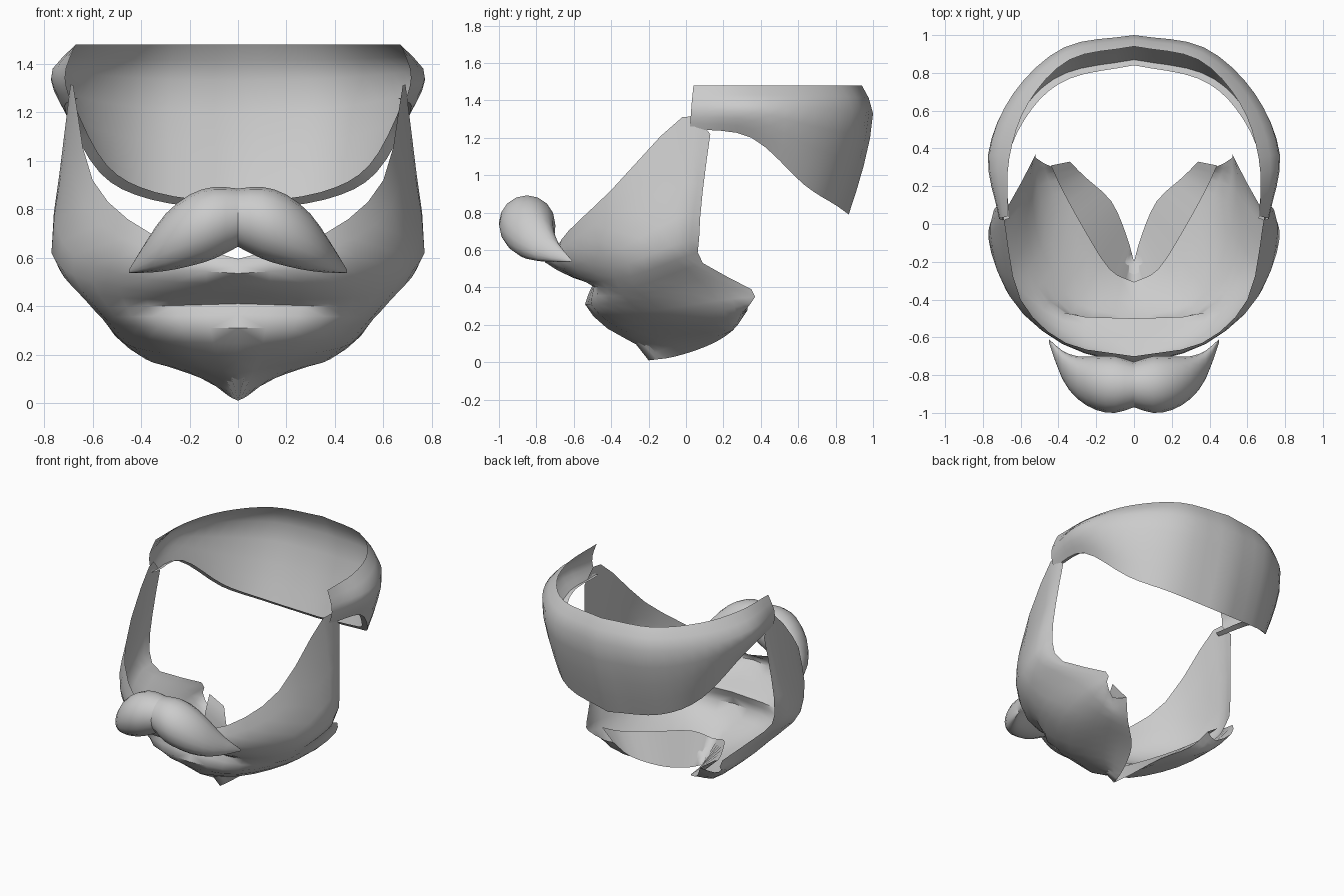
import bpy
import bmesh
import math
from mathutils import Vector

default_cube = bpy.data.objects.get("Cube")
if default_cube:
    bpy.data.objects.remove(default_cube, do_unlink=True)

# One neutral grey for every part
grey = bpy.data.materials.new("neutral_grey")
grey.use_nodes = True
grey.diffuse_color = (0.6, 0.6, 0.6, 1)
for node in grey.node_tree.nodes:
    if node.type == 'BSDF_PRINCIPLED':
        node.inputs["Base Color"].default_value = grey.diffuse_color
        node.inputs["Roughness"].default_value = 0.7


def spline(keys, steps):
    """Smooth curve through the key tuples, with several steps per span."""
    keys = [Vector(key) for key in keys]
    padded = [keys[0] * 2 - keys[1]] + keys + [keys[-1] * 2 - keys[-2]]
    points = []
    for a, b, c, d in zip(padded, padded[1:], padded[2:], padded[3:]):
        for step in range(steps):
            t = step / steps
            points.append(b + (c - a) * (t / 2)
                          + (a * 2 - b * 5 + c * 4 - d) * (t * t / 2)
                          + (b * 3 - a - c * 3 + d) * (t ** 3 / 2))
    return points + [keys[-1]]


def loft(name, rows, closed=False, merge=True, angle=50):
    """Skin a grid of point rows and mirror it to the other side."""
    bm = bmesh.new()
    grid = [[bm.verts.new(point) for point in row] for row in rows]
    for low, high in zip(grid, grid[1:]):
        count = len(low)
        for i in range(count if closed else count - 1):
            j = (i + 1) % count
            bm.faces.new((low[i], low[j], high[j], high[i]))
    if closed:
        bm.faces.new(grid[0])
        bm.faces.new(grid[-1])
    bmesh.ops.remove_doubles(bm, verts=bm.verts, dist=0.0005)
    bmesh.ops.recalc_face_normals(bm, faces=bm.faces)
    mesh = bpy.data.meshes.new(name)
    bm.to_mesh(mesh)
    bm.free()
    mesh.materials.append(grey)
    obj = bpy.data.objects.new(name, mesh)
    bpy.context.collection.objects.link(obj)
    bpy.ops.object.select_all(action='DESELECT')
    obj.select_set(True)
    bpy.context.view_layer.objects.active = obj
    bpy.ops.object.shade_smooth_by_angle(angle=math.radians(angle))
    mirror = obj.modifiers.new("mirror", 'MIRROR')
    mirror.use_mirror_merge = merge
    return obj


# Hair band: rows run from the centre of the back to the front end
hair_top = [(0, .94, 1.48), (.34, .87, 1.48), (.56, .64, 1.48),
            (.66, .35, 1.48), (.67, .04, 1.48)]
hair_bulge = [(0, 1, 1.33), (.37, .935, 1.34), (.64, .69, 1.36),
              (.765, .37, 1.38), (.71, .03, 1.38)]
hair_middle = [(0, .95, 1.05), (.37, .88, 1.08), (.62, .67, 1.15),
               (.76, .36, 1.29), (.71, .025, 1.31)]
hair_bottom = [(0, .87, .79), (.36, .80, .84), (.57, .63, .95),
               (.71, .35, 1.2), (.69, .02, 1.25)]
hair_lip = [(0, .84, .82), (.34, .77, .87), (.54, .61, .98),
            (.67, .34, 1.22), (.66, .03, 1.26)]
hair_rows = [spline(row, 4) for row in
             (hair_top, hair_bulge, hair_middle, hair_bottom)]
hair_columns = [spline(column, 2) for column in zip(*hair_rows)]
for column, lip in zip(hair_columns, spline(hair_lip, 4)):
    column.append(lip)
loft("hair_band", hair_columns)

# Beard: rows run from the chin centre to the rear edge, lip to throat
upper_edge = [(0, -.70, .595), (.36, -.63, .70), (.6, -.4, .92),
              (.68, -.02, 1.31), (.70, .13, 1.22)]
lip_bulge = [(0, -.755, .535), (.38, -.635, .57), (.66, -.38, .70),
             (.73, -.02, .95), (.73, .09, .92)]
jaw = [(0, -.6, .45), (.38, -.56, .46), (.68, -.31, .53),
       (.77, -.08, .62), (.74, .07, .66)]
chin_fold = [(0, -.5, .41), (.37, -.47, .4), (.59, -.28, .4),
             (.68, 0, .5), (.67, .09, .53)]
chin_ball = [(0, -.54, .31), (.33, -.47, .31), (.53, -.2, .33),
             (.57, .13, .38), (.53, .35, .39)]
under_chin = [(0, -.42, .18), (.25, -.34, .2), (.43, -.08, .23),
              (.51, .2, .28), (.52, .35, .32)]
throat = [(0, -.22, .07), (.13, -.15, .12), (.27, .05, .15),
          (.38, .24, .18), (.43, .3, .26)]
notch_edge = [(0, -.2, .01), (.04, -.06, .03), (.12, .12, .09),
              (.26, .25, .17), (.34, .33, .28)]
inner_fold = [(0, -.31, .15), (.13, -.24, .2), (.27, -.02, .24),
              (.38, .18, .29), (.44, .31, .35)]
beard_rows = [spline(row, 3) for row in
              (upper_edge, lip_bulge, jaw, chin_fold, chin_ball,
               under_chin, throat, notch_edge)]
beard_columns = [spline(column, 2) for column in zip(*beard_rows)]
for column, fold in zip(beard_columns, spline(inner_fold, 3)):
    column.append(fold)
loft("beard", beard_columns)

# Moustache: oval sections given as x, front, back, bottom, top
sections = [(0, -.97, -.73, .645, .885), (.1, -1, -.7, .595, .892),
            (.2, -.985, -.7, .565, .86), (.3, -.925, -.7, .545, .78),
            (.38, -.82, -.67, .538, .665), (.45, -.63, -.61, .537, .55)]
sides = 16
rings = []
for x, front, back, bottom, top in spline(sections, 2):
    ring = []
    for k in range(sides):
        turn = math.tau * k / sides
        ring.append((x, (front + back) / 2 + (back - front) / 2 * math.cos(turn),
                     (bottom + top) / 2 + (top - bottom) / 2 * math.sin(turn)))
    rings.append(ring)
loft("moustache", rings, closed=True, merge=False)
